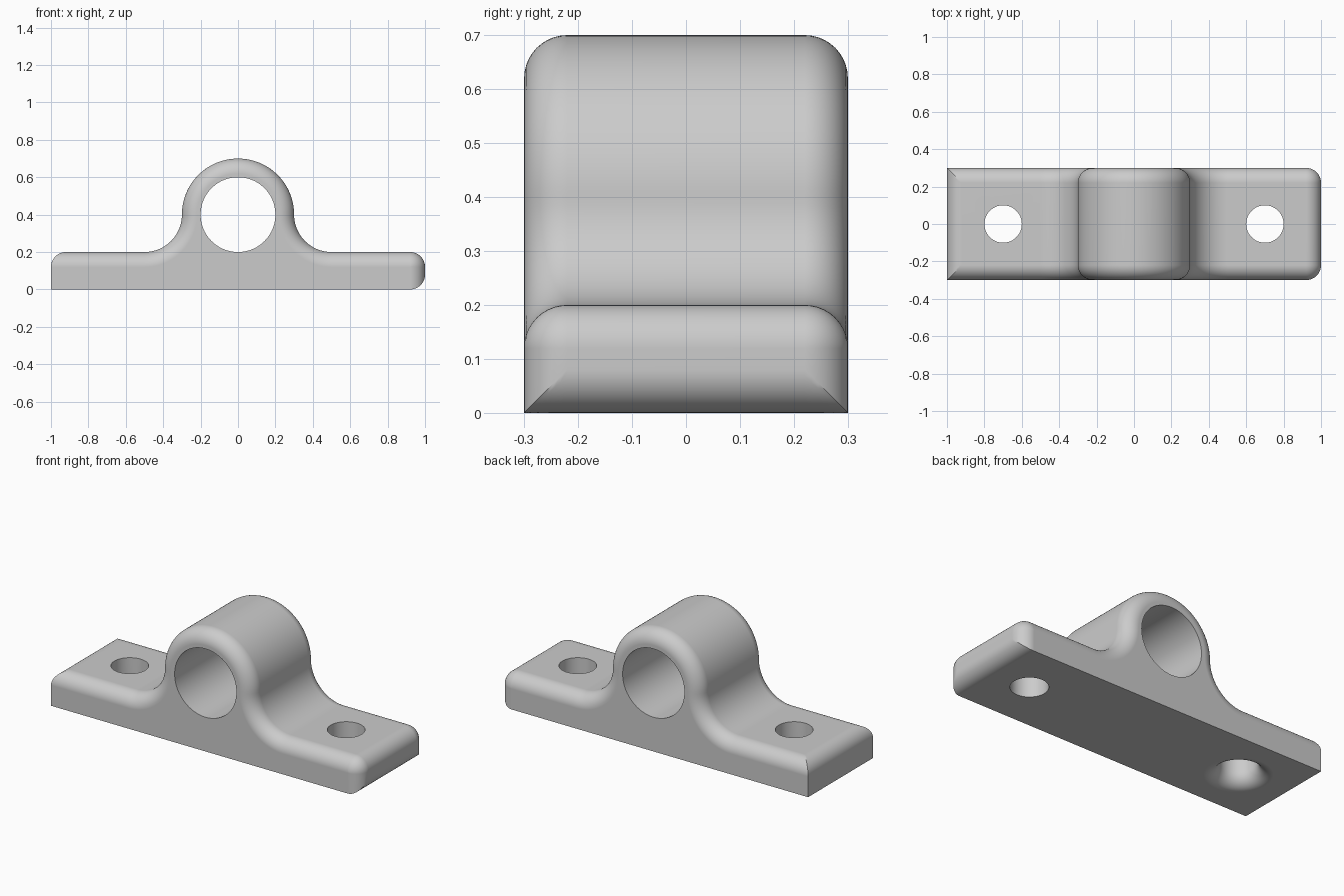
import bpy, bmesh
from math import pi, sin, cos, acos, asin, radians
from mathutils import Matrix

cube = bpy.data.objects.get("Cube")
if cube:
    bpy.data.objects.remove(cube)

R = 0.08          # edge rounding radius
HALF = 0.3        # half depth of the bracket
STEPS = 10        # layers in each rounded edge

metal = bpy.data.materials.new("plain grey")
metal.use_nodes = True
grey = (0.6, 0.6, 0.6, 1)
metal.diffuse_color = grey
metal.node_tree.nodes["Principled BSDF"].inputs["Base Color"].default_value = grey


def arc(cx, cz, r, a0, a1, n):
    return [(cx + r * cos(a0 + (a1 - a0) * i / n), cz + r * sin(a0 + (a1 - a0) * i / n))
            for i in range(n + 1)]


def outline(h):
    """Bracket outline with its rounded edges drawn in by h."""
    k = max(0, min(1, 1 - h / R))
    return (arc(1 - R, R, R, -pi / 2, -acos(k), 10)                   # lower end edge
            + arc(1 - R, 0.2 - R, R - h, 0, pi / 2, 10)               # upper end edge
            + arc(0.5, 0.4, 0.2 + h, 1.5 * pi, pi, 20)                # web fillet
            + arc(0, 0.4, 0.3 - h, 0, pi, 56)[1:-1]                   # bearing crown
            + arc(-0.5, 0.4, 0.2 + h, 0, -pi / 2, 20)                 # web fillet
            + arc(R - 1, 0.2 - R, R, pi - asin(k), pi, 10)            # square end, top edge
            + [(-1, 0)])


def finish(bm, name):
    bmesh.ops.remove_doubles(bm, verts=bm.verts, dist=1e-5)
    bmesh.ops.recalc_face_normals(bm, faces=bm.faces)
    mesh = bpy.data.meshes.new(name)
    bm.to_mesh(mesh)
    bm.free()
    mesh.materials.append(metal)
    obj = bpy.data.objects.new(name, mesh)
    bpy.context.collection.objects.link(obj)
    return obj


def loft(name, rings):
    """Closed solid through matching rings of points."""
    bm = bmesh.new()
    loops = [[bm.verts.new(p) for p in ring] for ring in rings]
    n = len(loops[0])
    for a, b in zip(loops, loops[1:]):
        for i in range(n):
            j = (i + 1) % n
            bm.faces.new((a[i], a[j], b[j], b[i]))
    bm.faces.new(loops[0])
    bm.faces.new(loops[-1])
    return finish(bm, name)


def lathe(name, profile, matrix, n=64):
    """Solid turned about z from (radius, height) pairs, then placed."""
    obj = loft(name, [[(x, y, z) for x, y in arc(0, 0, r, 0, 2 * pi, n)[:-1]]
                      for r, z in profile])
    obj.data.transform(matrix)
    obj.hide_render = True
    return obj


# Bracket body, layered from front to back
angles = [pi / 2 * i / STEPS for i in range(STEPS + 1)]
edge = [(R * (1 - sin(t)), R * (1 - cos(t)) - HALF) for t in angles]
layers = edge + [(h, -y) for h, y in reversed(edge)]
body = loft("bracket_body", [[(x, y, z) for x, z in outline(h)] for h, y in layers])

# Shaft bore, plain bolt hole and flared bolt hole
flare = [(0.1 + R, -0.1)] + [(0.1 + R - R * cos(t), R - R * sin(t)) for t in reversed(angles)]
cutters = [
    lathe("bore_cutter", [(0.2, -0.5), (0.2, 0.5)],
          Matrix.Translation((0, 0, 0.4)) @ Matrix.Rotation(pi / 2, 4, "X"), 80),
    lathe("plain_hole_cutter", [(0.1, -0.1), (0.1, 0.3)], Matrix.Translation((0.7, 0, 0))),
    lathe("flared_hole_cutter", flare + [(0.1, 0.3)], Matrix.Translation((-0.7, 0, 0))),
]
bpy.ops.object.select_all(action="DESELECT")
bpy.context.view_layer.objects.active = body
body.select_set(True)
for cutter in cutters:
    mod = body.modifiers.new("cut", "BOOLEAN")
    mod.operation = "DIFFERENCE"
    mod.solver = "EXACT"
    mod.object = cutter
    bpy.ops.object.modifier_apply(modifier=mod.name)
    bpy.data.objects.remove(cutter)

# Smooth rounded surfaces with crisp flat faces
bpy.ops.object.shade_smooth_by_angle(angle=radians(30))
weighted = body.modifiers.new("even_normals", "WEIGHTED_NORMAL")
weighted.keep_sharp = True
